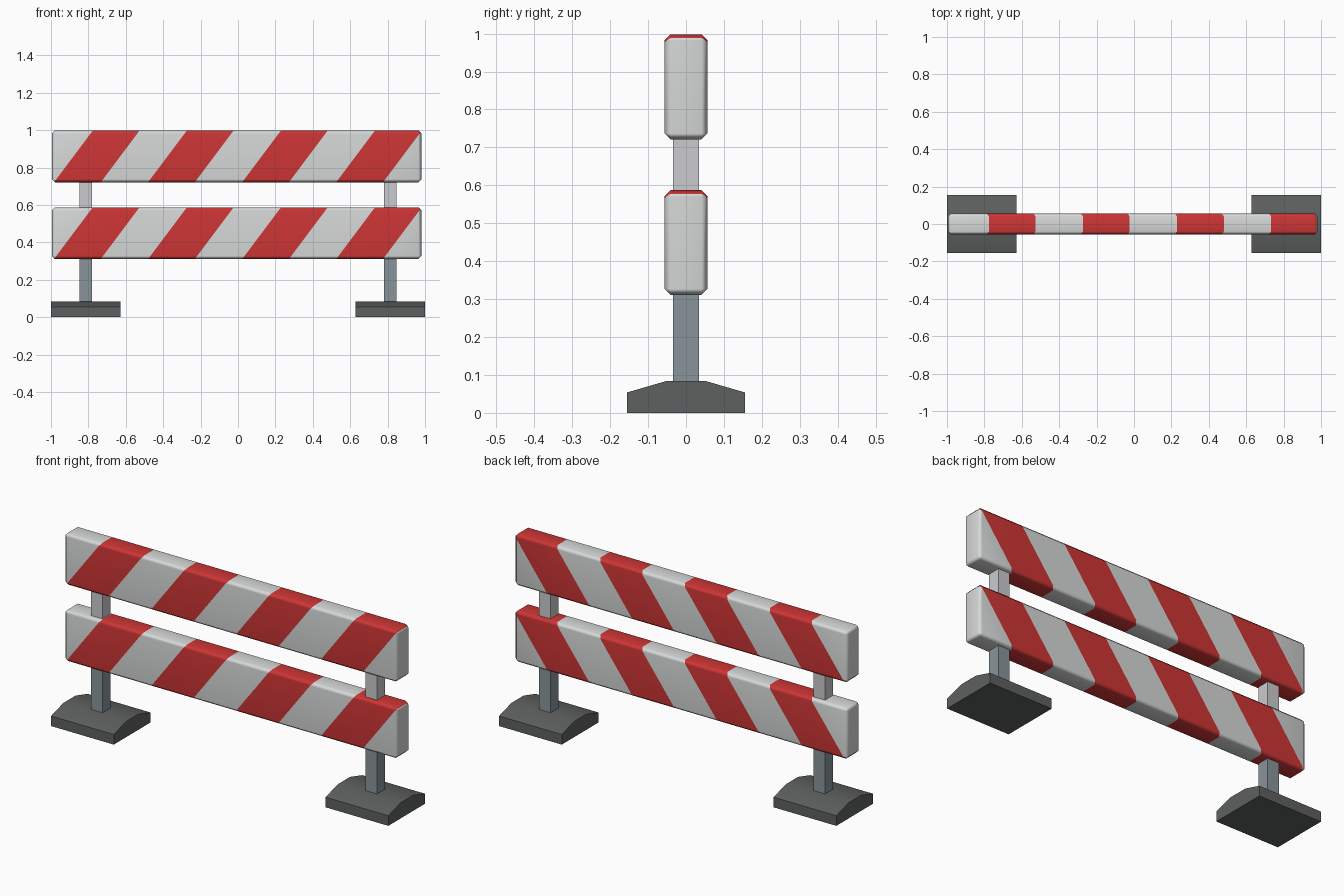
import bpy, bmesh, math
from mathutils import Vector

if "Cube" in bpy.data.objects:
    bpy.data.objects.remove(bpy.data.objects["Cube"])


def material(name, rgb):
    m = bpy.data.materials.new(name)
    m.diffuse_color = (*rgb, 1)
    m.use_nodes = True
    m.node_tree.nodes["Principled BSDF"].inputs["Base Color"].default_value = m.diffuse_color
    return m


WHITE = material("board_white", (0.68, 0.69, 0.69))
RED = material("stripe_red", (0.62, 0.036, 0.036))
STEEL = material("post_steel", (0.25, 0.30, 0.32))
LIGHT = material("post_light_grey", (0.60, 0.60, 0.62))
RUBBER = material("base_dark_grey", (0.113, 0.118, 0.118))


def finish(bm, name, mats, angle=None):
    bmesh.ops.recalc_face_normals(bm, faces=bm.faces)
    me = bpy.data.meshes.new(name)
    bm.to_mesh(me)
    bm.free()
    for m in mats:
        me.materials.append(m)
    ob = bpy.data.objects.new(name, me)
    bpy.context.collection.objects.link(ob)
    if angle:
        bpy.ops.object.select_all(action='DESELECT')
        ob.select_set(True)
        bpy.context.view_layer.objects.active = ob
        bpy.ops.object.shade_smooth_by_angle(angle=math.radians(angle))
    return ob


def box(x0, x1, y0, y1, z0, z1):
    bm = bmesh.new()
    bmesh.ops.create_cube(bm, size=1)
    for v in bm.verts:
        v.co = Vector(((x0 + x1) / 2 + v.co.x * (x1 - x0),
                       (y0 + y1) / 2 + v.co.y * (y1 - y0),
                       (z0 + z1) / 2 + v.co.z * (z1 - z0)))
    return bm


# striped boards: chamfered box cut by slanted planes, coloured by stripe
SLOPE, PERIOD, WIDTH, START = 0.75, 0.503, 0.25, -0.88


def board(name, z0, z1):
    zm = (z0 + z1) / 2
    bm = box(-0.995, 0.981, -0.057, 0.057, z0, z1)
    bmesh.ops.bevel(bm, geom=bm.edges[:], offset=0.016, segments=1,
                    affect='EDGES', profile=0.5)
    for i in range(4):
        for x in (START + i * PERIOD, START + i * PERIOD + WIDTH):
            bmesh.ops.bisect_plane(bm, geom=bm.verts[:] + bm.edges[:] + bm.faces[:],
                                   plane_co=(x, 0, zm), plane_no=(1, 0, -SLOPE), dist=1e-6)
    bm.normal_update()
    for f in bm.faces:
        c = f.calc_center_median()
        u = (c.x - SLOPE * (c.z - zm) - START) % PERIOD
        f.material_index = int(u < WIDTH and abs(f.normal.x) < 0.9)
    ob = finish(bm, name, [WHITE, RED], 60)
    ob.modifiers.new("weighted_normals", 'WEIGHTED_NORMAL').keep_sharp = True


board("upper_board", 0.721, 0.998)
board("lower_board", 0.311, 0.587)

# posts and sloped feet on both sides
PROFILE = [(-0.155, 0), (0.155, 0), (0.155, 0.054), (0.052, 0.084),
           (-0.052, 0.084), (-0.155, 0.054)]
for side, s in (("left", -1), ("right", 1)):
    xa, xb = sorted((0.78 * s, 0.848 * s))
    finish(box(xa, xb, -0.034, 0.034, 0.07, 0.33), side + "_lower_post", [STEEL])
    finish(box(xa, xb, -0.034, 0.034, 0.57, 0.74), side + "_upper_post", [LIGHT])
    xa, xb = sorted((0.628 * s, 1.0 * s))
    bm = bmesh.new()
    f = bm.faces.new([bm.verts.new((xa, y, z)) for y, z in PROFILE])
    ext = bmesh.ops.extrude_face_region(bm, geom=[f])["geom"]
    bmesh.ops.translate(bm, vec=(xb - xa, 0, 0),
                        verts=[g for g in ext if isinstance(g, bmesh.types.BMVert)])
    finish(bm, side + "_base", [RUBBER], 30)
